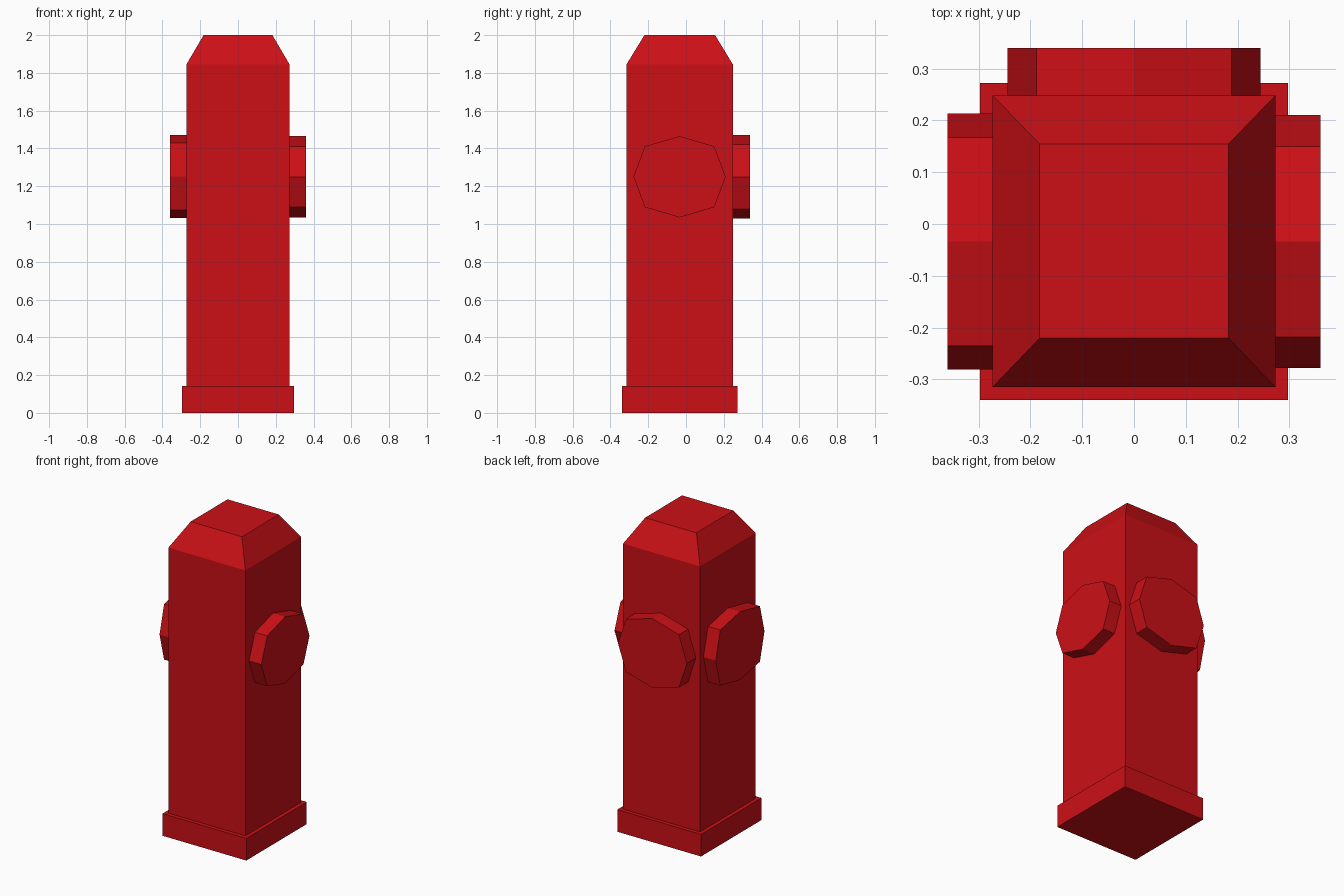
import bpy
from mathutils import Vector

if "Cube" in bpy.data.objects:
    bpy.data.objects.remove(bpy.data.objects["Cube"])

red = bpy.data.materials.new("red_paint")
red.diffuse_color = (0.6, 0.005, 0.008, 1)
red.use_nodes = True
red.node_tree.nodes["Principled BSDF"].inputs["Base Color"].default_value = red.diffuse_color


def loft(name, rings):
    """Closed solid through rings of equal point count (counter-clockwise along the loft)."""
    n = len(rings[0])
    verts = [p for ring in rings for p in ring]
    faces = [tuple(reversed(range(n))), tuple(range(len(verts) - n, len(verts)))]
    for r in range(len(rings) - 1):
        for i in range(n):
            j = (i + 1) % n
            faces.append((r * n + i, r * n + j, (r + 1) * n + j, (r + 1) * n + i))
    mesh = bpy.data.meshes.new(name)
    mesh.from_pydata(verts, [], faces)
    mesh.materials.append(red)
    obj = bpy.data.objects.new(name, mesh)
    bpy.context.collection.objects.link(obj)
    return obj


def rect(hx, y0, y1, z):
    return [(-hx, y0, z), (hx, y0, z), (hx, y1, z), (-hx, y1, z)]


def outlet(name, center, out, depth, rw, rh, dw, dh):
    """Eight-sided cap facing 'out': rw/rh are the tip radii, dw/dh the diagonal corners."""
    out, up = Vector(out), Vector((0, 0, 1))
    side = up.cross(out)
    octagon = [(rw, 0), (dw, dh), (0, rh), (-dw, dh),
               (-rw, 0), (-dw, -dh), (0, -rh), (dw, -dh)]
    rings = [[Vector(center) + side * u + up * v + out * d for u, v in octagon]
             for d in (0, depth)]
    loft(name, rings)


# Foot plate
loft("base_plate", [rect(0.297, -0.34, 0.272, 0), rect(0.297, -0.34, 0.272, 0.142)])

# Square column with tapered top
loft("body", [rect(0.273, -0.315, 0.248, 0.142),
              rect(0.273, -0.315, 0.248, 1.845),
              rect(0.182, -0.22, 0.154, 2.0)])

# Outlet caps on the right, left and back
outlet("right_outlet", (0.26, -0.034, 1.25), (1, 0, 0), 0.1, 0.244, 0.215, 0.184, 0.161)
outlet("left_outlet", (-0.26, -0.034, 1.251), (-1, 0, 0), 0.1, 0.247, 0.219, 0.201, 0.178)
outlet("back_outlet", (0, 0.235, 1.25), (0, 1, 0), 0.105, 0.244, 0.222, 0.188, 0.17)
